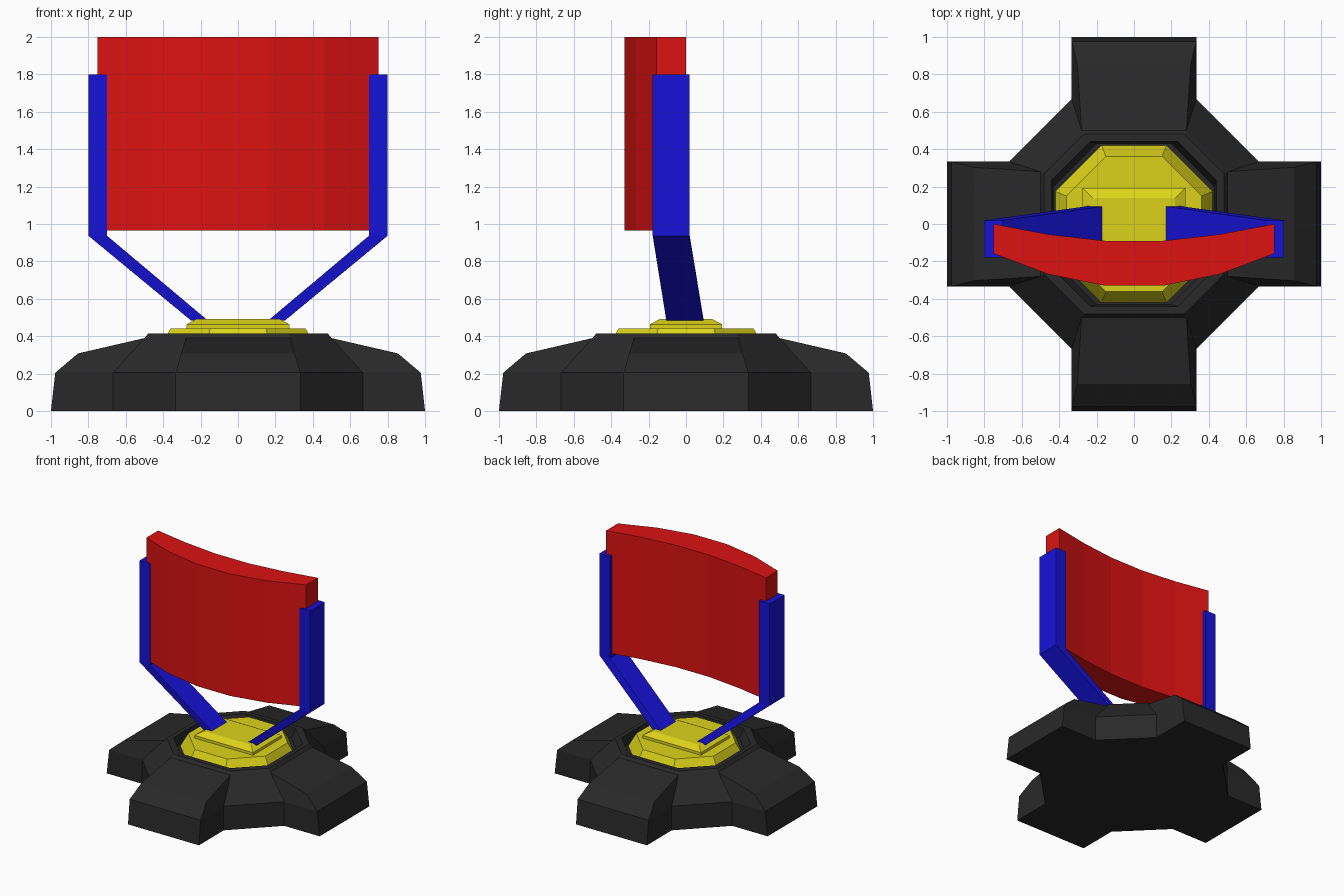
import bpy, bmesh

if "Cube" in bpy.data.objects:
    bpy.data.objects.remove(bpy.data.objects["Cube"])


def material(name, rgb):
    m = bpy.data.materials.new(name)
    m.diffuse_color = (*rgb, 1)
    m.use_nodes = True
    m.node_tree.nodes["Principled BSDF"].inputs["Base Color"].default_value = m.diffuse_color
    return m


BLACK = material("black", (0.022, 0.022, 0.022))
YELLOW = material("yellow", (0.72, 0.65, 0.01))
BLUE = material("blue", (0.008, 0.006, 0.7))
RED = material("red", (0.72, 0.006, 0.006))


def finish(bm, name, mat):
    bmesh.ops.remove_doubles(bm, verts=bm.verts, dist=1e-4)
    bmesh.ops.recalc_face_normals(bm, faces=bm.faces)
    me = bpy.data.meshes.new(name)
    bm.to_mesh(me)
    bm.free()
    me.materials.append(mat)
    ob = bpy.data.objects.new(name, me)
    bpy.context.collection.objects.link(ob)
    return ob


def loft(bm, rings, caps=True, skip=lambda level, side: False):
    """Skin a list of closed point rings, with optional end caps."""
    vs = [[bm.verts.new(p) for p in r] for r in rings]
    n = len(vs[0])
    for k in range(len(vs) - 1):
        for i in range(n):
            if not skip(k, i):
                j = (i + 1) % n
                bm.faces.new((vs[k][i], vs[k][j], vs[k + 1][j], vs[k + 1][i]))
    if caps:
        bm.faces.new(vs[0])
        bm.faces.new(vs[-1])


def octagon(a, b, z):
    """Eight points; even sides face along the axes."""
    return [(x, y, z) for x, y in ((a, -b), (a, b), (b, a), (-b, a),
                                   (-a, b), (-a, -b), (-b, -a), (b, -a))]


def rect(x0, x1, y0, y1, z):
    return [(x0, y0, z), (x1, y0, z), (x1, y1, z), (x0, y1, z)]


# Base: octagonal core with a recessed top, open where the feet join
bm = bmesh.new()
A, W = 0.667, 0.333
loft(bm, [octagon(A, W, 0), octagon(A, W, 0.205), octagon(0.5, 0.28, 0.39),
          octagon(0.48, 0.27, 0.415), octagon(0.44, 0.235, 0.415),
          octagon(0.43, 0.2, 0.33)],
     skip=lambda level, side: level < 2 and side % 2 == 0)

# Four feet: outward distance, height, half width
foot = [(A, 0, W), (1, 0, W), (0.977, 0.205, W), (0.855, 0.308, 0.303),
        (0.5, 0.39, 0.28), (A, 0.205, W)]
for c, s in ((1, 0), (0, 1), (-1, 0), (0, -1)):
    sides = [[bm.verts.new((c * d - s * w * e, s * d + c * w * e, z))
              for d, z, w in foot] for e in (1, -1)]
    for i in range(4):
        bm.faces.new((sides[0][i], sides[0][i + 1], sides[1][i + 1], sides[1][i]))
    for v in sides:
        bm.faces.new((v[0], v[1], v[2], v[5]))
        bm.faces.new((v[5], v[2], v[3], v[4]))
finish(bm, "base", BLACK)

# Turntable and mounting plate
bm = bmesh.new()
loft(bm, [octagon(0.42, 0.174, 0.33), octagon(0.362, 0.15, 0.44)])
finish(bm, "turntable", YELLOW)
bm = bmesh.new()
loft(bm, [rect(-x, x, -y, y, z) for x, y, z in
          ((0.275, 0.193, 0.435), (0.275, 0.193, 0.463), (0.22, 0.138, 0.493))])
finish(bm, "mounting_plate", YELLOW)

# Bent support arms, mirrored left and right
for side, s in (("left", -1), ("right", 1)):
    bm = bmesh.new()
    loft(bm, [rect(s * a, s * b, y0, y1, z) for a, b, y0, y1, z in
              ((0.16, 0.25, -0.105, 0.095, 0.483),
               (0.70, 0.80, -0.178, 0.02, 0.937),
               (0.70, 0.80, -0.178, 0.02, 1.8))])
    finish(bm, side + "_support_arm", BLUE)

# Curved panel: plan outline extruded upwards
back = [(0.75, 0), (0.46, -0.055), (0.155, -0.09)]
front = [(0.155, -0.33), (0.46, -0.268), (0.75, -0.158)]
half = back + front
plan = front + back + [(-x, y) for x, y in reversed(front + back)]
bm = bmesh.new()
loft(bm, [[(x, y, z) for x, y in plan] for z in (0.965, 2.0)])
finish(bm, "curved_panel", RED)
